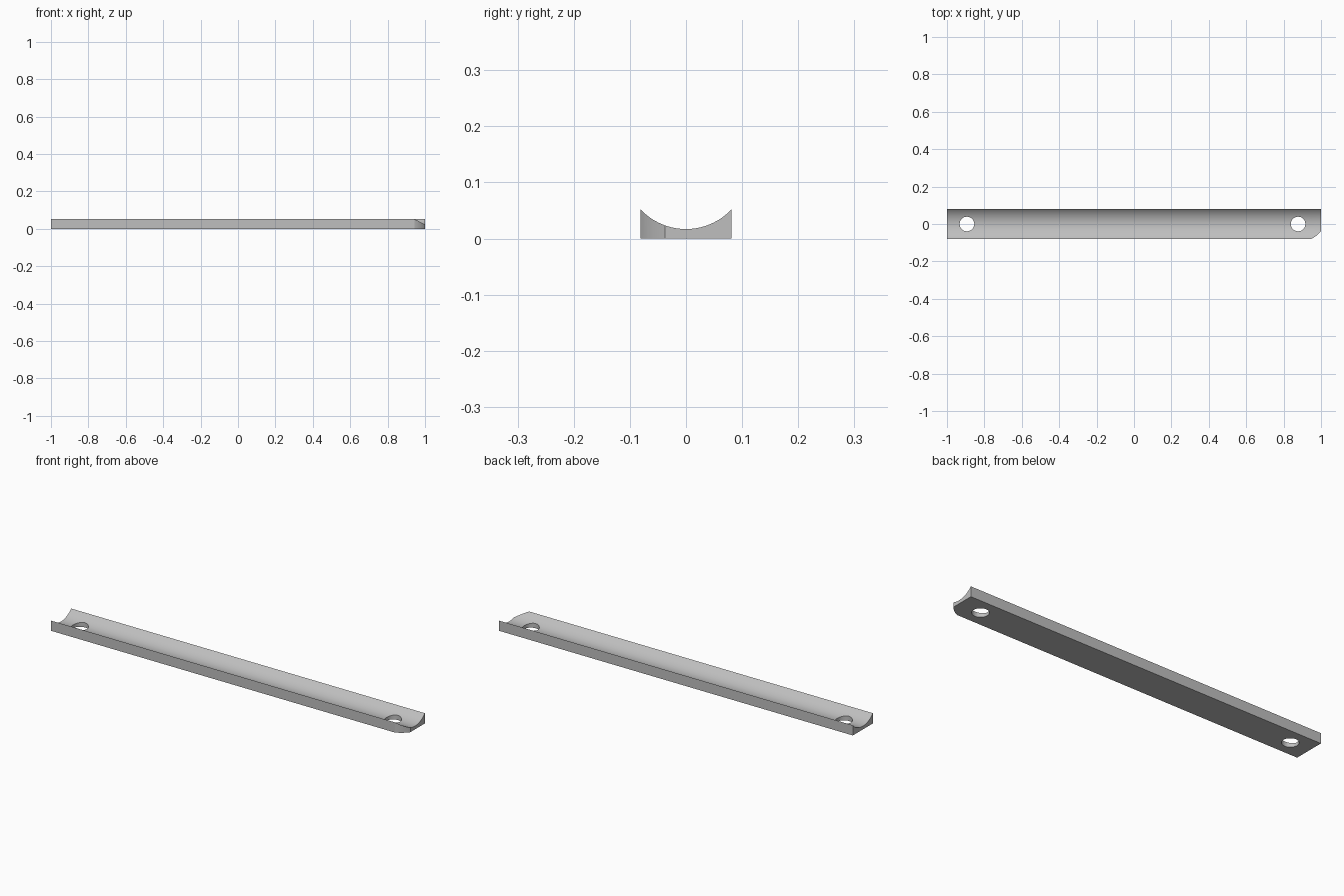
import bpy, bmesh
from math import sin, cos, asin, pi, radians

HALF_W, HEIGHT, FLOOR = 0.081, 0.052, 0.017
HOLE_R, HOLES = 0.039, (-0.893, 0.877)

cube = bpy.data.objects.get("Cube")
if cube:
    bpy.data.objects.remove(cube, do_unlink=True)

grey = bpy.data.materials.new("plain grey")
grey.use_nodes = True
colour = (0.52, 0.52, 0.52, 1)
grey.diffuse_color = colour
grey.node_tree.nodes["Principled BSDF"].inputs["Base Color"].default_value = colour


def extruded(name, points, offset):
    """Solid made by sweeping a closed outline along an offset."""
    bm = bmesh.new()
    face = bm.faces.new([bm.verts.new(p) for p in points])
    swept = bmesh.ops.extrude_face_region(bm, geom=[face])["geom"]
    verts = [v for v in swept if isinstance(v, bmesh.types.BMVert)]
    bmesh.ops.translate(bm, verts=verts, vec=offset)
    bmesh.ops.recalc_face_normals(bm, faces=bm.faces)
    mesh = bpy.data.meshes.new(name)
    bm.to_mesh(mesh)
    bm.free()
    mesh.materials.append(grey)
    obj = bpy.data.objects.new(name, mesh)
    bpy.context.collection.objects.link(obj)
    return obj


def cut(target, cutter):
    """Subtract the cutter, then discard it."""
    cutter.hide_render = True
    bpy.context.view_layer.objects.active = target
    mod = target.modifiers.new("cut", "BOOLEAN")
    mod.operation, mod.solver, mod.object = "DIFFERENCE", "EXACT", cutter
    bpy.ops.object.modifier_apply(modifier=mod.name)
    bpy.data.objects.remove(cutter, do_unlink=True)


# Strip with a shallow round channel along its top
sag = HEIGHT - FLOOR
radius = (HALF_W ** 2 + sag ** 2) / (2 * sag)
span = asin(HALF_W / radius)
steps = 32
profile = [(-1, -HALF_W, 0), (-1, HALF_W, 0)]
for i in range(steps + 1):
    a = span * (1 - 2 * i / steps)
    profile.append((-1, radius * sin(a), FLOOR + radius * (1 - cos(a))))
strip = extruded("channel_strip", profile, (2, 0, 0))

# Screw holes near both ends
for x in HOLES:
    ring = [(x + HOLE_R * cos(2 * pi * i / 48), HOLE_R * sin(2 * pi * i / 48), -0.1)
            for i in range(48)]
    cut(strip, extruded("hole_cutter", ring, (0, 0, 0.3)))

# Gently bowed relief on the front left corner
x0, y0, x1, y1, bulge = 0.943, -HALF_W, 1.0, -0.037, 0.005
outline = []
for i in range(13):
    t = i / 12
    b = bulge * 4 * t * (1 - t)
    outline.append((x0 + (x1 - x0) * t + 0.61 * b, y0 + (y1 - y0) * t - 0.79 * b, -0.1))
outline += [(1.1, y1, -0.1), (1.1, -0.2, -0.1), (x0, -0.2, -0.1)]
cut(strip, extruded("corner_cutter", outline, (0, 0, 0.3)))

bpy.ops.object.select_all(action="DESELECT")
strip.select_set(True)
bpy.context.view_layer.objects.active = strip
bpy.ops.object.shade_smooth_by_angle(angle=radians(20))
